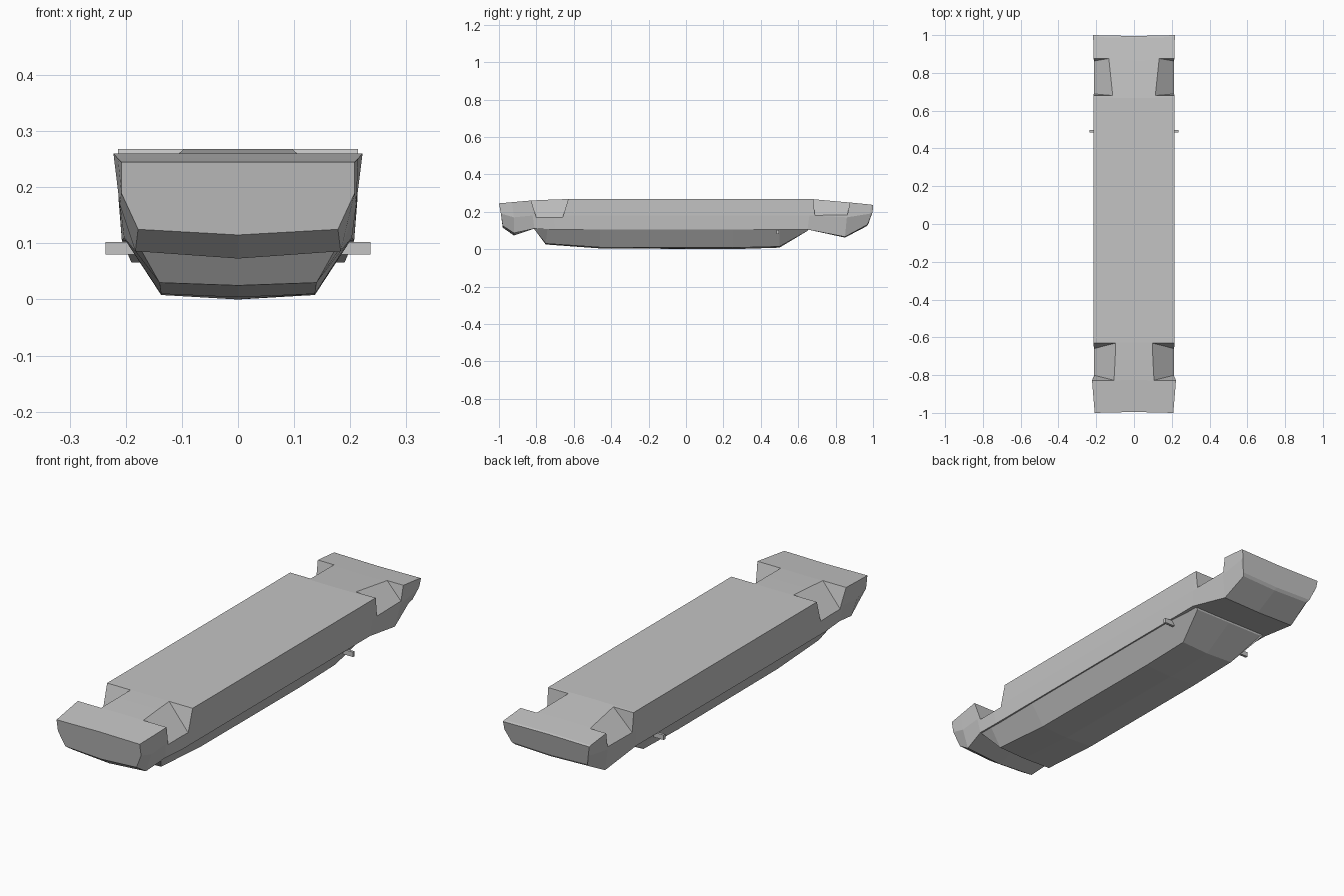
import bpy, bmesh

if "Cube" in bpy.data.objects:
    bpy.data.objects.remove(bpy.data.objects["Cube"], do_unlink=True)

grey = bpy.data.materials.new("plain_grey")
grey.use_nodes = True
grey.diffuse_color = (0.55, 0.55, 0.55, 1)
grey.node_tree.nodes["Principled BSDF"].inputs["Base Color"].default_value = grey.diffuse_color


def make_object(name, bm):
    bmesh.ops.recalc_face_normals(bm, faces=bm.faces)
    mesh = bpy.data.meshes.new(name)
    bm.to_mesh(mesh)
    bm.free()
    mesh.materials.append(grey)
    obj = bpy.data.objects.new(name, mesh)
    bpy.context.collection.objects.link(obj)
    return obj


def loft(name, rings):
    """Skin matching closed rings and cap both ends."""
    bm = bmesh.new()
    loops = [[bm.verts.new(p) for p in ring] for ring in rings]
    n = len(loops[0])
    for a, b in zip(loops, loops[1:]):
        for i in range(n):
            j = (i + 1) % n
            bm.faces.new((a[i], a[j], b[j], b[i]))
    bm.faces.new(loops[0])
    bm.faces.new(loops[-1])
    return make_object(name, bm)


def section(levels, sag):
    """Symmetric ring from (half width, y, z) levels, top to bottom, with a keel point."""
    right = [(w, y, z) for w, y, z in levels]
    left = [(-w, y, z) for w, y, z in reversed(levels)]
    keel = (0, levels[-1][1], levels[-1][2] - sag)
    crown = (0, levels[0][1] * 0.995, levels[0][2])
    return right + [keel] + left + [crown]


# Upper body: full-length slab with chamfered, upswept ends
body = loft("upper_body", [
    section([(.208, -1, .245), (.208, -.99, .19), (.178, -.98, .125)], .01),
    section([(.214, -.93, .251), (.211, -.92, .17), (.183, -.92, .086)], .013),
    section([(.222, -.83, .26), (.212, -.82, .18), (.203, -.81, .11)], 0),
    section([(.214, -.72, .265), (.212, -.71, .18), (.207, -.7, .105)], 0),
    section([(.214, -.63, .268), (.213, -.63, .18), (.207, -.63, .105)], 0),
    section([(.214, .67, .268), (.213, .66, .18), (.207, .65, .105)], 0),
    section([(.214, .87, .25), (.211, .86, .17), (.19, .85, .066)], .004),
    section([(.216, .99, .238), (.212, .985, .19), (.18, .965, .128)], .006),
    section([(.216, 1, .235), (.21, .998, .2), (.19, .975, .14)], .006),
])


# Wedge-shaped recesses at the four corners
def cut_notch(label, side, inner, front, back, front_slope, back_slope):
    def point(x, z, end):
        drop = .268 - z
        y = front + front_slope * drop if end == 0 else back - back_slope * drop
        return (side * x, y, z)
    reach = 0.3
    low = .265 - (reach - inner) * .86
    corners = [(inner - .035 / .86, .30), (reach, low), (reach, .30)]
    cutter = loft(label + "_cutter", [[point(x, z, e) for x, z in corners] for e in (0, 1)])
    cutter.hide_render = True
    cutter.hide_viewport = True
    cutter.display_type = 'WIRE'
    mod = body.modifiers.new(label, 'BOOLEAN')
    mod.object = cutter
    mod.operation = 'DIFFERENCE'
    mod.solver = 'EXACT'


for word, side in (("left", 1), ("right", -1)):
    cut_notch("front_notch_" + word, side, .1, -.83, -.63, .3, .3)
    cut_notch("back_notch_" + word, side, .115, .68, .88, .1, .2)

# Belly: tapered tub below the body
loft("belly", [
    section([(.2, -.82, .118), (.175, -.8, .092)], 0),
    section([(.205, -.74, .115), (.14, -.75, .03)], .005),
    section([(.207, -.46, .115), (.137, -.46, .01)], .006),
    section([(.207, .25, .115), (.137, .25, .008)], .008),
    section([(.206, .5, .115), (.137, .5, .014)], .006),
    section([(.204, .66, .115), (.18, .65, .098)], 0),
])

# Small side pegs near the back
for word, side in (("left", 1), ("right", -1)):
    loft("side_peg_" + word, [
        [(side * x, y, z) for y, z in ((.485, .08), (.497, .08), (.497, .102), (.485, .102))]
        for x in (.185, .236)
    ])
